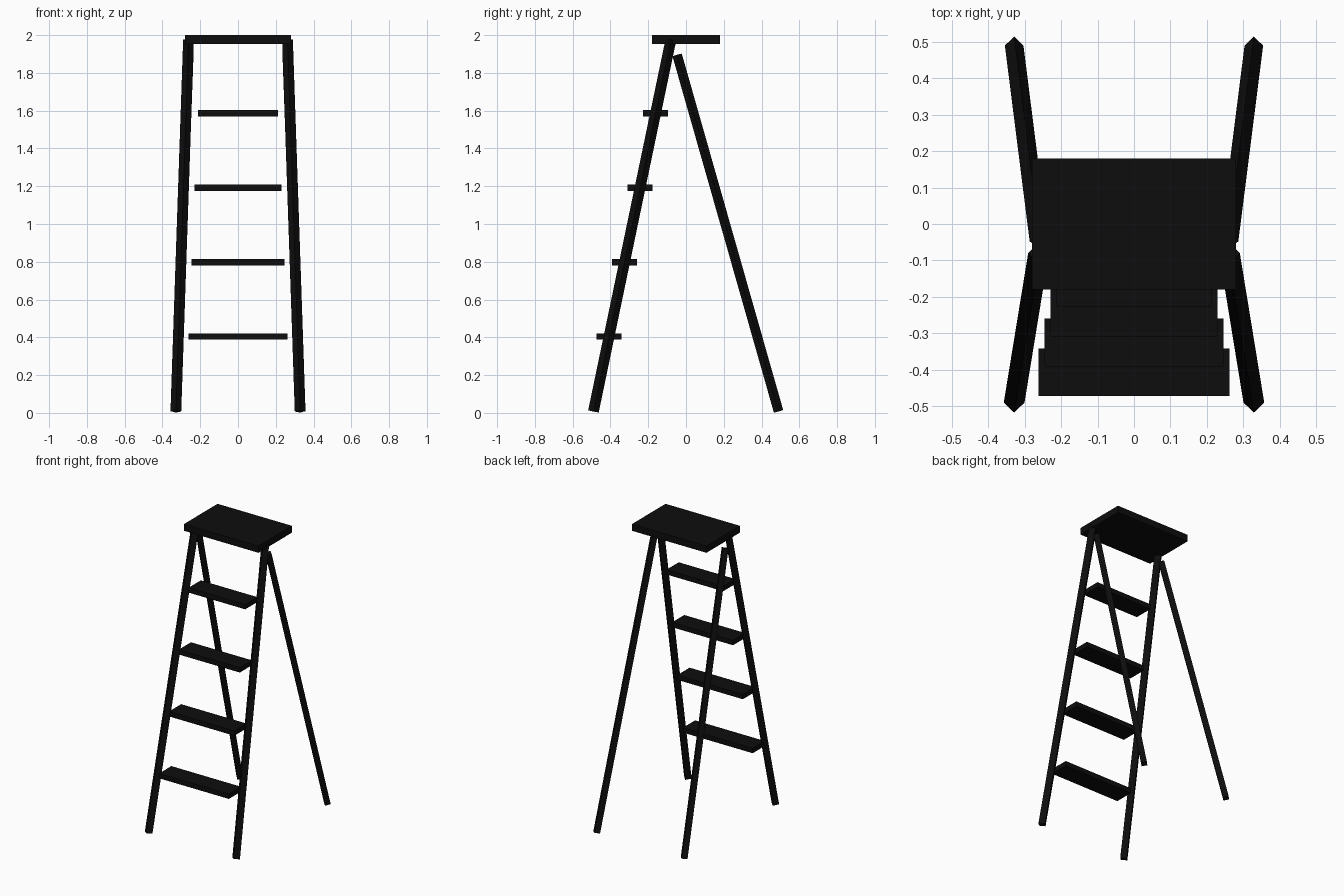
import bpy, math
from mathutils import Vector

if "Cube" in bpy.data.objects:
    bpy.data.objects.remove(bpy.data.objects["Cube"])

black = bpy.data.materials.new("near black")
black.diffuse_color = (0.004, 0.004, 0.004, 1)
black.use_nodes = True
black.node_tree.nodes["Principled BSDF"].inputs["Base Color"].default_value = black.diffuse_color


def mesh_object(name, verts, faces):
    me = bpy.data.meshes.new(name)
    me.from_pydata(verts, [], faces)
    me.materials.append(black)
    ob = bpy.data.objects.new(name, me)
    bpy.context.collection.objects.link(ob)
    return ob


def board(name, center, half):
    """Rectangular slab from its centre and half sizes."""
    c, h = Vector(center), Vector(half)
    corners = ((-1, -1), (1, -1), (1, 1), (-1, 1))
    verts = [(c.x + sx * h.x, c.y + sy * h.y, c.z + sz * h.z)
             for sz in (-1, 1) for sx, sy in corners]
    faces = [(3, 2, 1, 0), (4, 5, 6, 7)]
    faces += [(i, (i + 1) % 4, (i + 1) % 4 + 4, i + 4) for i in range(4)]
    return mesh_object(name, verts, faces)


def pole(name, a, b, r):
    """Four-sided pole, edges facing front, back and sides."""
    a, b = Vector(a), Vector(b)
    q = Vector((0, 0, 1)).rotation_difference(b - a)
    ring = [q @ Vector((r * math.cos(i * math.pi / 2), r * math.sin(i * math.pi / 2), 0))
            for i in range(4)]
    verts = [p + v for p in (a, b) for v in ring]
    faces = [(3, 2, 1, 0), (4, 5, 6, 7)]
    faces += [(i, (i + 1) % 4, (i + 1) % 4 + 4, i + 4) for i in range(4)]
    return mesh_object(name, verts, faces)


# top platform
board("top_platform", (0, 0, 1.977), (0.28, 0.18, 0.023))

# front rails and rear legs, both sides
for s, side in ((-1, "left"), (1, "right")):
    pole("front_rail_" + side, (s * 0.329, -0.49, 0.008), (s * 0.262, -0.08, 1.975), 0.0285)
    pole("rear_leg_" + side, (s * 0.329, 0.49, 0.008), (s * 0.261, -0.047, 1.895), 0.0255)

# four steps following the front rails
for i in range(4):
    board("step_%d" % (i + 1),
          (0, -0.407 + 0.082 * i, 0.404 + 0.394 * i),
          (0.2625 - 0.0165 * i, 0.0655, 0.0165))
